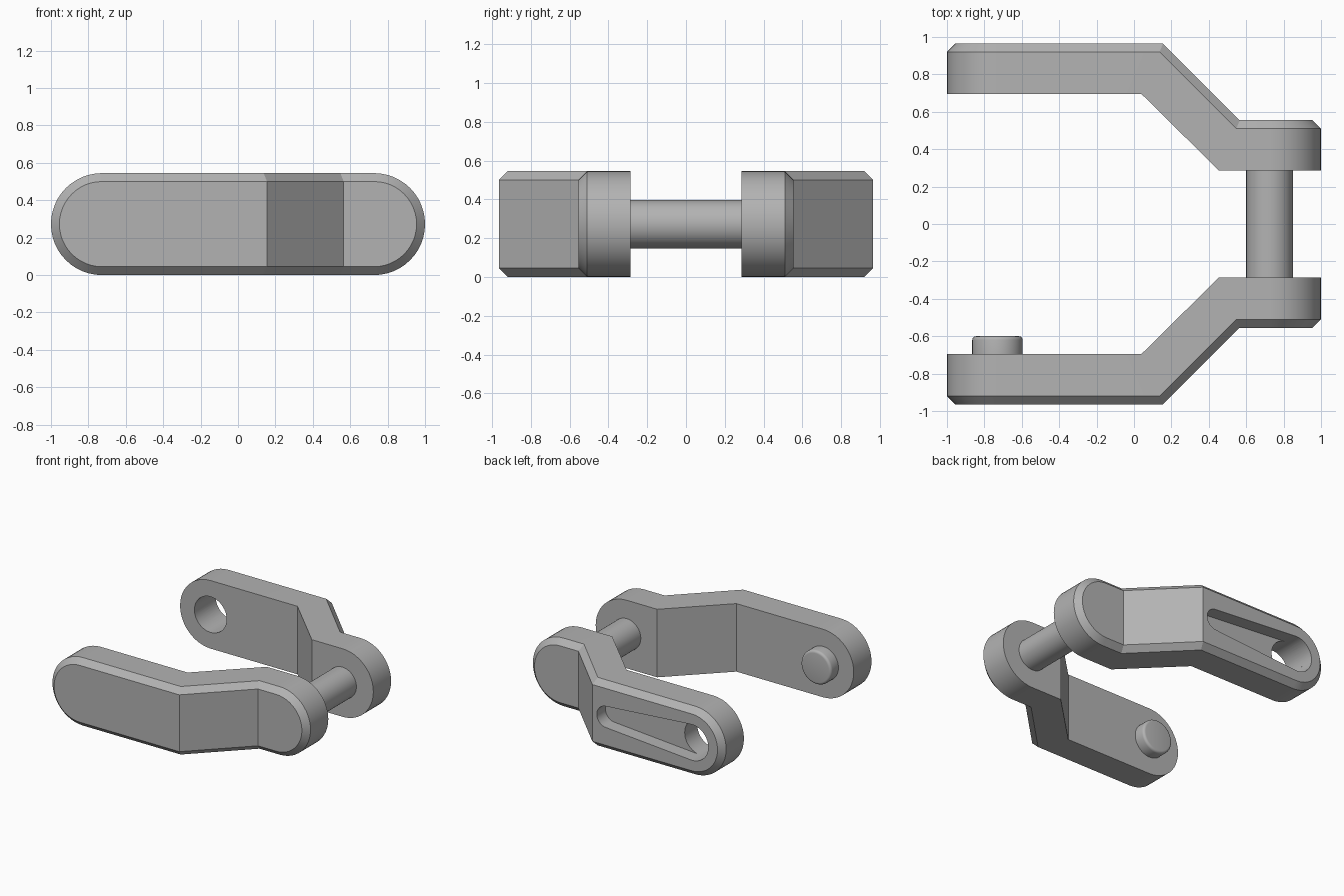
import bpy, bmesh, math

if "Cube" in bpy.data.objects:
    bpy.data.objects.remove(bpy.data.objects["Cube"])

ZC = 0.2725          # height of the arm centre line
HOLE_X, PIN_X = -0.73, 0.725

steel = bpy.data.materials.new("grey_steel")
steel.diffuse_color = (0.45, 0.45, 0.45, 1)
steel.use_nodes = True
steel.node_tree.nodes["Principled BSDF"].inputs["Base Color"].default_value = steel.diffuse_color


def loft(name, loops, caps=None):
    """Join rings of 3D points; caps lists index groups for the end faces."""
    bm = bmesh.new()
    rings = [[bm.verts.new(p) for p in loop] for loop in loops]
    n = len(rings[0])
    for a, b in zip(rings, rings[1:]):
        for i in range(n):
            j = (i + 1) % n
            bm.faces.new((a[i], a[j], b[j], b[i]))
    for ring in (rings[0], rings[-1]):
        for group in caps or [range(n)]:
            bm.faces.new([ring[i] for i in group])
    bmesh.ops.recalc_face_normals(bm, faces=bm.faces[:])
    mesh = bpy.data.meshes.new(name)
    bm.to_mesh(mesh)
    bm.free()
    mesh.materials.append(steel)
    obj = bpy.data.objects.new(name, mesh)
    bpy.context.collection.objects.link(obj)
    return obj


def arc(cx, r, a0, a1, n):
    return [(cx + r * math.cos(a0 + (a1 - a0) * i / n),
             ZC + r * math.sin(a0 + (a1 - a0) * i / n)) for i in range(n + 1)]


def circle(cx, r, y, n=48):
    return [(x, y, z) for x, z in arc(cx, r, 0, math.tau * (n - 1) / n, n - 1)]


def smooth(obj):
    bpy.ops.object.select_all(action='DESELECT')
    obj.select_set(True)
    bpy.context.view_layer.objects.active = obj
    bpy.ops.object.shade_smooth_by_angle(angle=math.radians(30))


N = 24  # segments per rounded arm end


def arm_loop(r, b1, b2, side):
    """Rounded-end outline whose y follows the cranked path through b1 and b2."""
    pts = [(b1[0], b1[1], ZC - r), (b2[0], b2[1], ZC - r)]
    pts += [(x, b2[1], z) for x, z in arc(0.7275, r, -math.pi / 2, math.pi / 2, N)]
    pts += [(b2[0], b2[1], ZC + r), (b1[0], b1[1], ZC + r)]
    pts += [(x, b1[1], z) for x, z in arc(-0.7275, r, math.pi / 2, 1.5 * math.pi, N)]
    return [(x, side * y, z) for x, y, z in pts]


def arm(name, side):
    t = N + 3  # index of the upper second bend
    caps = [list(range(1, t + 1)), [0, 1, t, t + 1],
            list(range(t + 1, 2 * N + 6)) + [0]]
    return loft(name, [
        arm_loop(0.2275, (0.155, 0.965), (0.565, 0.555), side),   # outer face
        arm_loop(0.2725, (0.137, 0.92), (0.547, 0.51), side),     # chamfer
        arm_loop(0.2725, (0.04, 0.695), (0.455, 0.285), side),    # inner face
    ], caps)


def cut(obj, cutter):
    mod = obj.modifiers.new("cut", 'BOOLEAN')
    mod.operation, mod.solver, mod.object = 'DIFFERENCE', 'EXACT', cutter
    dg = bpy.context.evaluated_depsgraph_get()
    mesh = bpy.data.meshes.new_from_object(obj.evaluated_get(dg))
    obj.modifiers.clear()
    obj.data = mesh
    bpy.data.objects.remove(cutter)


# Two cranked arms
front_arm = arm("front_arm", -1)
back_arm = arm("back_arm", 1)

# Tapered pocket in the back arm's outer face, then the through hole
R, r, small_x = 0.143, 0.085, 0.03
th = math.acos((R - r) / (small_x - HOLE_X))
slot = (arc(small_x, r, -th, th, 20) + arc(HOLE_X, R, th, math.tau - th, 36))
cut(back_arm, loft("slot_cutter", [[(x, y, z) for x, z in slot] for y in (0.855, 1.1)]))
cut(back_arm, loft("hole_cutter", [circle(HOLE_X, R, 0.5), circle(HOLE_X, R, 0.87)]))

# Cross pin joining the arms
pin = loft("cross_pin", [circle(PIN_X, 0.125, -0.285), circle(PIN_X, 0.125, 0.285)])

# Locking peg with a rounded rim on the front arm
rings = [circle(HOLE_X, 0.135, -0.695)]
for i in range(5):
    a = math.pi / 2 * i / 4
    rings.append(circle(HOLE_X, 0.115 + 0.02 * math.cos(a), -0.62 + 0.02 * math.sin(a)))
peg = loft("locking_peg", rings)

for part in (front_arm, back_arm, pin, peg):
    smooth(part)
